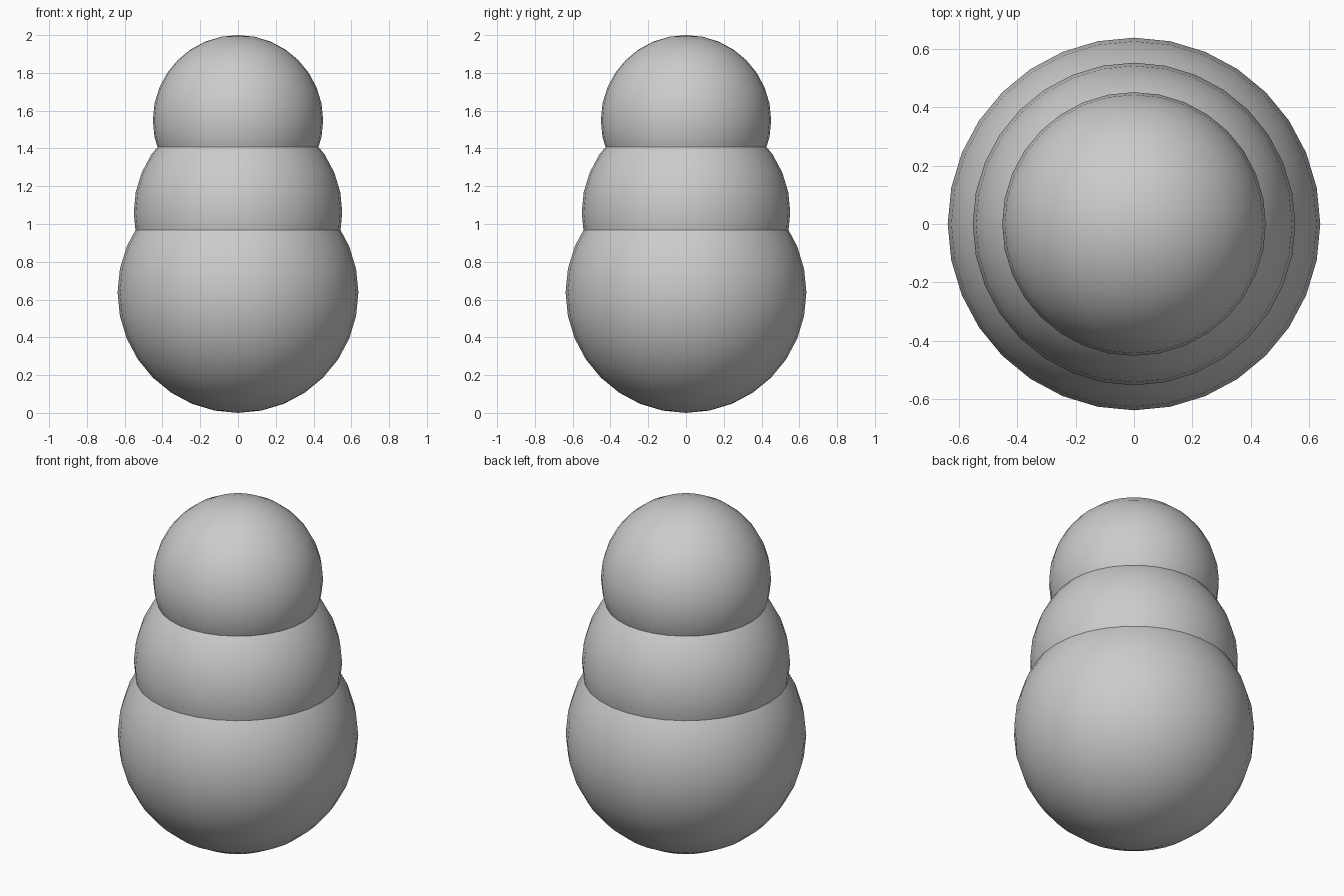
import bpy

if "Cube" in bpy.data.objects:
    bpy.data.objects.remove(bpy.data.objects["Cube"])


def ball(name, radius, z):
    """Smooth-shaded sphere centred on the vertical axis."""
    bpy.ops.mesh.primitive_uv_sphere_add(segments=32, ring_count=16,
                                         radius=radius, location=(0, 0, z))
    obj = bpy.context.object
    obj.name = name
    bpy.ops.object.shade_smooth()
    return obj


# Three overlapping balls stacked from the ground up
ball("lower_ball", 0.6375, 0.6375)
ball("middle_ball", 0.552, 1.061)
ball("top_ball", 0.451, 1.549)
